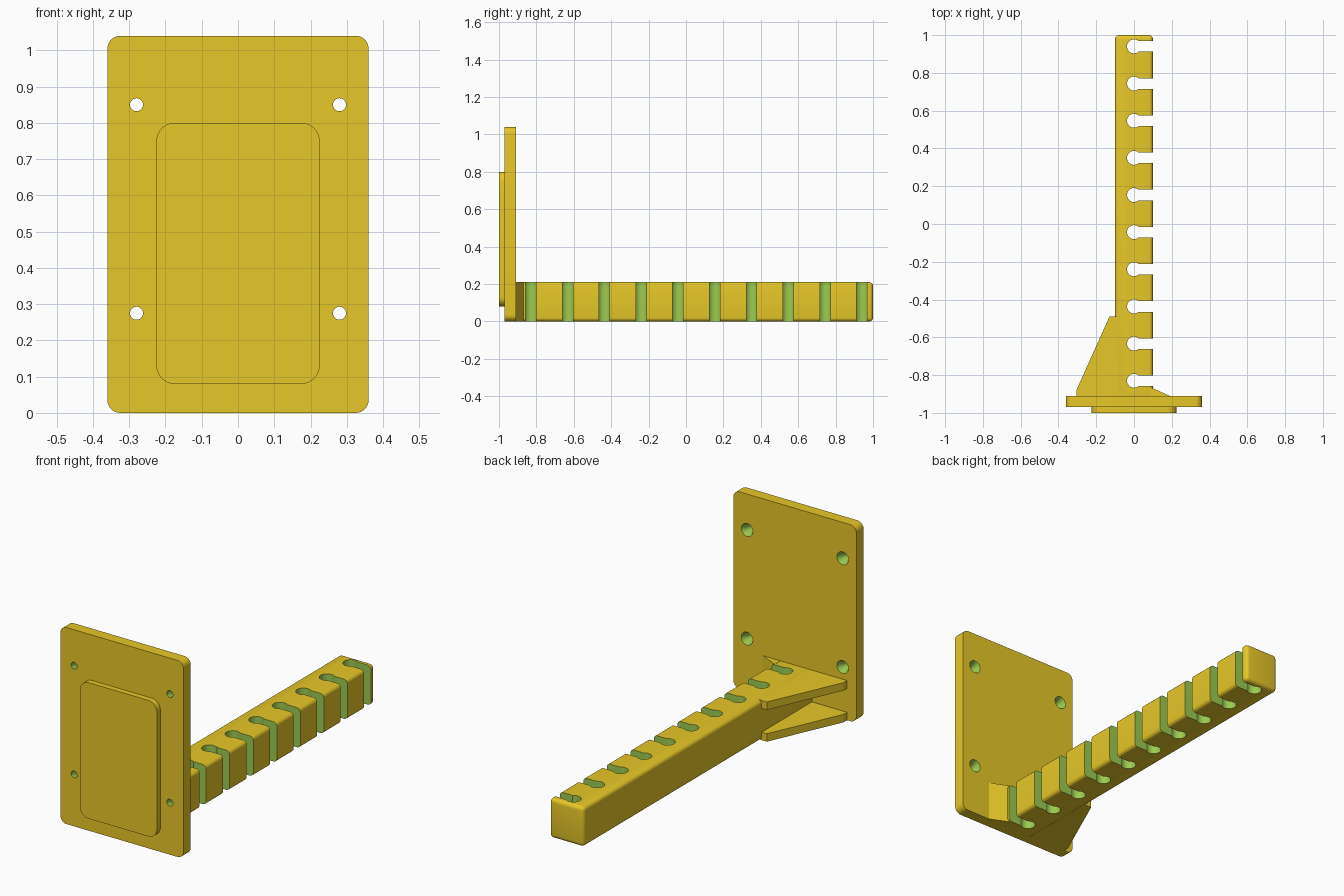
import bpy, bmesh, math
from mathutils import Vector

if "Cube" in bpy.data.objects:
    bpy.data.objects.remove(bpy.data.objects["Cube"])


def material(name, rgb):
    m = bpy.data.materials.new(name)
    m.diffuse_color = (*rgb, 1)
    m.use_nodes = True
    m.node_tree.nodes["Principled BSDF"].inputs["Base Color"].default_value = m.diffuse_color
    return m


GOLD = material("gold plastic", (0.947, 0.679, 0.025))
GREEN = material("green cut surface", (0.337, 0.597, 0.082))


def make(name, bm, mat_index=0):
    """Turn a bmesh into an object carrying both materials."""
    bmesh.ops.recalc_face_normals(bm, faces=bm.faces)
    for f in bm.faces:
        f.material_index = mat_index
    mesh = bpy.data.meshes.new(name)
    bm.to_mesh(mesh)
    bm.free()
    mesh.materials.append(GOLD)
    mesh.materials.append(GREEN)
    ob = bpy.data.objects.new(name, mesh)
    bpy.context.collection.objects.link(ob)
    return ob


def prism(bm, base, offset):
    """Extrude a closed outline along an offset vector."""
    face = bm.faces.new([bm.verts.new(p) for p in base])
    ext = bmesh.ops.extrude_face_region(bm, geom=[face])["geom"]
    moved = [v for v in ext if isinstance(v, bmesh.types.BMVert)]
    bmesh.ops.translate(bm, verts=moved, vec=Vector(offset))


def select_only(ob):
    bpy.ops.object.select_all(action='DESELECT')
    ob.select_set(True)
    bpy.context.view_layer.objects.active = ob


def smooth(ob):
    select_only(ob)
    bpy.ops.object.shade_smooth_by_angle(angle=math.radians(35))


def cut(ob, cutter):
    select_only(ob)
    mod = ob.modifiers.new("cut", 'BOOLEAN')
    mod.operation, mod.solver, mod.object = 'DIFFERENCE', 'EXACT', cutter
    bpy.ops.object.modifier_apply(modifier=mod.name)
    bpy.data.objects.remove(cutter)


def rounded_panel(name, half_w, z0, z1, y0, y1, r):
    """Upright panel with rounded corners."""
    pts = []
    corners = [(half_w - r, z1 - r, 0), (r - half_w, z1 - r, 90),
               (r - half_w, z0 + r, 180), (half_w - r, z0 + r, 270)]
    for cx, cz, start in corners:
        for i in range(9):
            a = math.radians(start + i * 90 / 8)
            pts.append((cx + r * math.cos(a), y0, cz + r * math.sin(a)))
    bm = bmesh.new()
    prism(bm, pts, (0, y1 - y0, 0))
    return make(name, bm)


# Back plate with four screw holes, countersunk on the arm side
plate = rounded_panel("mounting_plate", 0.36, 0, 1.04, -0.97, -0.91, 0.035)
bm = bmesh.new()
N = 32
profile = [(-0.99, 0.018), (-0.945, 0.018), (-0.91, 0.034), (-0.90, 0.0386)]
for hx in (-0.28, 0.28):
    for hz in (0.275, 0.85):
        rings = [[bm.verts.new((hx + r * math.cos(math.tau * i / N), y,
                                hz + r * math.sin(math.tau * i / N)))
                  for i in range(N)] for y, r in profile]
        bm.faces.new(rings[0])
        bm.faces.new(rings[-1])
        for a, b in zip(rings, rings[1:]):
            for i in range(N):
                j = (i + 1) % N
                bm.faces.new((a[i], a[j], b[j], b[i]))
cut(plate, make("screw_hole_cutter", bm, 1))
smooth(plate)

# Raised pad on the front of the plate
smooth(rounded_panel("front_pad", 0.225, 0.08, 0.80, -1.0, -0.965, 0.05))

# Arm with rounded edges
bm = bmesh.new()
prism(bm, [(-0.1, -0.95, 0), (0.1, -0.95, 0), (0.1, 1, 0), (-0.1, 1, 0)],
      (0, 0, 0.21))
bmesh.ops.bevel(bm, geom=bm.edges[:], offset=0.02, segments=5,
                profile=0.5, affect='EDGES')
arm = make("arm", bm)

# Row of ten keyhole slots opening to the right
bm = bmesh.new()
R, HALF = 0.037, 0.028
mouth = math.asin(HALF / R)
for k in range(10):
    y = -0.83 + k * 0.1967
    pts = [(0.15, y + HALF, -0.05)]
    for i in range(25):
        a = mouth + (math.tau - 2 * mouth) * i / 24
        pts.append((R * math.cos(a), y + R * math.sin(a), -0.05))
    pts.append((0.15, y - HALF, -0.05))
    prism(bm, pts, (0, 0, 0.31))
cut(arm, make("slot_cutter", bm, 1))
smooth(arm)

# Pair of thin side braces, flush with the arm's top and bottom
for name, z in (("lower_brace", 0.0), ("upper_brace", 0.168)):
    bm = bmesh.new()
    prism(bm, [(-0.085, -0.49, z), (-0.13, -0.49, z), (-0.305, -0.88, z),
               (-0.305, -0.93, z), (-0.085, -0.93, z)], (0, 0, 0.042))
    make(name, bm)

# Small full-height wedge on the slotted side
bm = bmesh.new()
prism(bm, [(0.085, -0.866, 0), (0.1, -0.87, 0), (0.19, -0.91, 0),
           (0.19, -0.93, 0), (0.085, -0.93, 0)], (0, 0, 0.21))
make("corner_wedge", bm)
